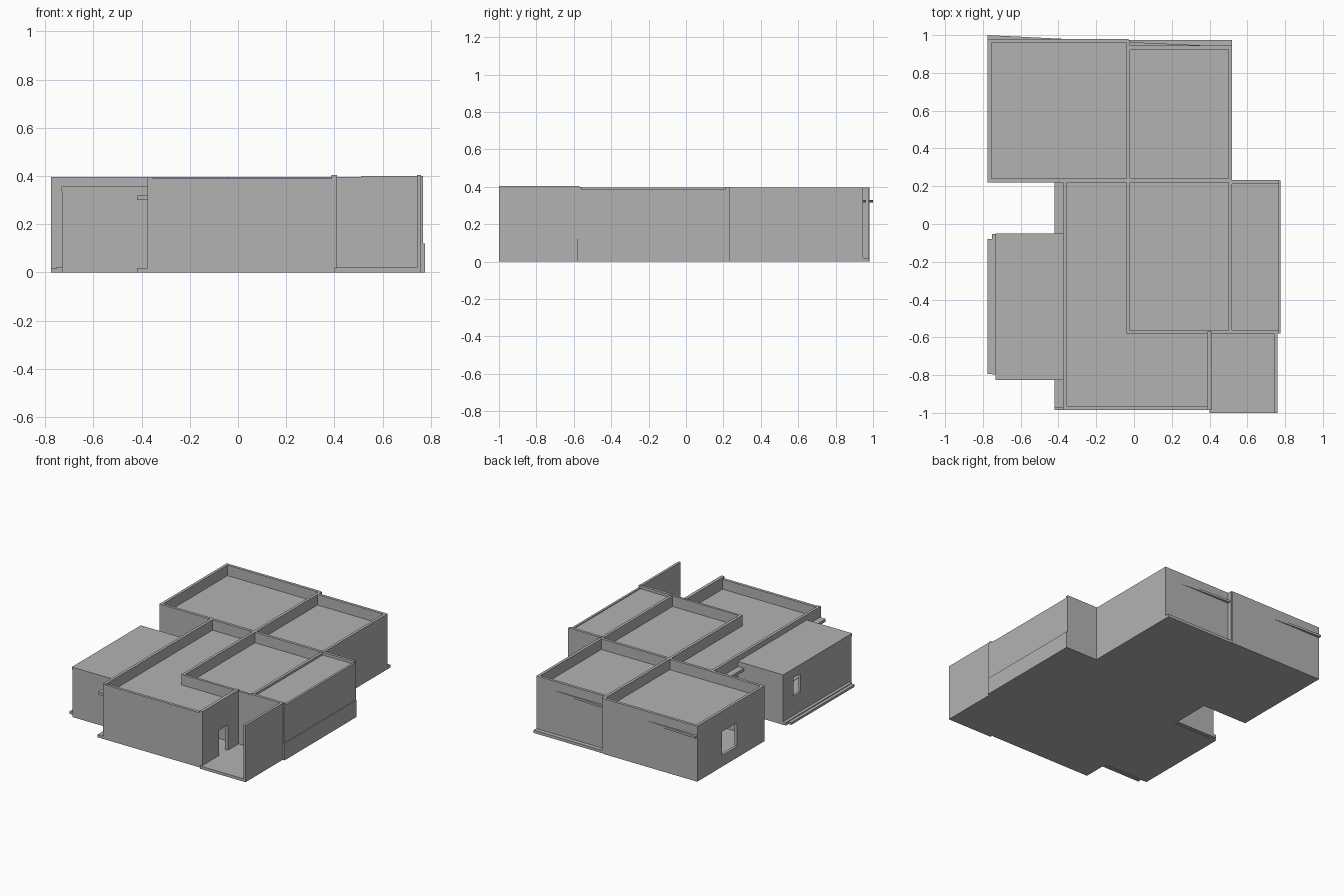
import bpy, bmesh

if "Cube" in bpy.data.objects:
    bpy.data.objects.remove(bpy.data.objects["Cube"])

grey = bpy.data.materials.new("plain_grey")
grey.diffuse_color = (0.45, 0.45, 0.45, 1)
grey.use_nodes = True
grey.node_tree.nodes["Principled BSDF"].inputs["Base Color"].default_value = grey.diffuse_color


def finish(name, bm):
    bmesh.ops.recalc_face_normals(bm, faces=bm.faces)
    me = bpy.data.meshes.new(name)
    bm.to_mesh(me)
    bm.free()
    me.materials.append(grey)
    ob = bpy.data.objects.new(name, me)
    bpy.context.collection.objects.link(ob)
    return ob


def add_box(bm, x0, x1, y0, y1, z0, z1):
    vs = bmesh.ops.create_cube(bm, size=1)["verts"]
    for v in vs:
        v.co = (x1 if v.co.x > 0 else x0,
                y1 if v.co.y > 0 else y0,
                z1 if v.co.z > 0 else z0)


def box(name, *dims):
    bm = bmesh.new()
    add_box(bm, *dims)
    return finish(name, bm)


def wall_with_opening(name, x0, x1, y0, y1, z0, z1, oy0, oy1, oz0, oz1):
    """Wall running along y with one rectangular hole."""
    bm = bmesh.new()
    add_box(bm, x0, x1, y0, oy0, z0, z1)
    add_box(bm, x0, x1, oy1, y1, z0, z1)
    add_box(bm, x0, x1, oy0, oy1, z0, oz0)
    add_box(bm, x0, x1, oy0, oy1, oz1, z1)
    return finish(name, bm)


def prism(name, points, z0, z1):
    bm = bmesh.new()
    face = bm.faces.new([bm.verts.new((x, y, z0)) for x, y in points])
    up = bmesh.ops.extrude_face_region(bm, geom=[face])["geom"]
    bmesh.ops.translate(bm, vec=(0, 0, z1 - z0),
                        verts=[g for g in up if isinstance(g, bmesh.types.BMVert)])
    return finish(name, bm)


H = 0.395    # wall top
C0, C1 = 0.30, 0.32    # ceiling slab

# Floors
box("back_left_floor", -0.775, -0.03, 0.22, 0.98, 0, 0.02)
box("back_right_floor", -0.03, 0.52, 0.22, 0.975, 0, 0.02)
box("main_floor", -0.42, 0.41, -0.985, 0.23, 0, 0.018)
box("centre_floor", 0.39, 0.52, -0.58, 0.23, 0, 0.018)
box("side_floor", 0.51, 0.77, -0.58, 0.23, 0, 0.02)
box("porch_floor", 0.40, 0.76, -1.0, -0.57, 0, 0.02)
box("annex_floor", -0.775, -0.40, -0.795, -0.08, 0, 0.016)

# Recessed ceilings, below the wall tops
box("back_left_ceiling", -0.76, -0.03, 0.23, 0.97, C0, C1)
box("back_right_ceiling", -0.03, 0.51, 0.23, 0.935, C0, C1)
box("main_ceiling", -0.42, 0.40, -0.975, 0.23, C0, C1)
box("centre_ceiling", 0.39, 0.51, -0.57, 0.23, C0, C1)
box("side_ceiling", 0.51, 0.766, -0.57, 0.22, 0.36, 0.38)

# Ceiling edges that poke through the back walls as thin slivers
prism("left_ceiling_sliver", [(-0.775, 0.96), (-0.37, 0.96), (-0.37, 0.98), (-0.775, 1.0)], 0.315, 0.33)
prism("right_ceiling_sliver", [(-0.02, 0.93), (0.38, 0.93), (0.38, 0.945), (-0.02, 0.963)], 0.315, 0.33)

# Back rooms
wall_with_opening("back_left_side_wall", -0.775, -0.755, 0.22, 0.98, 0, H, 0.53, 0.70, 0.08, 0.25)
box("back_left_rear_wall", -0.775, -0.03, 0.96, 0.98, 0, H)
box("back_divider_wall", -0.04, -0.02, 0.22, 0.975, 0, H)
box("back_right_rear_wall", -0.04, 0.52, 0.925, 0.945, 0, H)
box("back_right_side_wall", 0.50, 0.52, 0.22, 0.945, 0, H)
box("cross_wall", -0.775, 0.52, 0.22, 0.24, 0, H)

# Main room and centre room
box("main_left_wall", -0.375, -0.355, -0.985, 0.23, 0, H)
box("main_front_wall", -0.375, 0.40, -0.985, -0.965, 0, 0.39)
wall_with_opening("porch_door_wall", 0.387, 0.41, -0.985, -0.57, 0, 0.404, -0.80, -0.70, 0.018, 0.20)
box("centre_left_wall", -0.04, -0.02, -0.58, 0.23, 0, H)
box("centre_front_wall", -0.04, 0.52, -0.58, -0.563, 0, H)
box("centre_right_wall", 0.50, 0.52, -0.58, 0.23, 0, H)

# Narrow side room, its outer wall stepped near the bottom
box("side_front_wall", 0.51, 0.767, -0.58, -0.56, 0, 0.40)
box("side_rear_wall", 0.51, 0.767, 0.212, 0.232, 0, 0.40)
box("side_outer_wall", 0.752, 0.768, -0.58, 0.23, 0, 0.386)
box("side_wall_base", 0.76, 0.775, -0.58, 0.23, 0, 0.12)

# Open porch wall
box("porch_side_wall", 0.742, 0.76, -1.0, -0.57, 0, 0.404)

# Annex on the left with a flat lid
wall_with_opening("annex_side_wall", -0.73, -0.712, -0.825, -0.05, 0, 0.34, -0.25, -0.17, 0.16, 0.29)
box("annex_front_wall", -0.73, -0.365, -0.825, -0.805, 0, 0.34)
box("annex_rear_wall", -0.73, -0.365, -0.075, -0.052, 0, 0.34)
box("annex_roof", -0.732, -0.365, -0.827, -0.05, 0.335, 0.357)
box("annex_skirting", -0.752, -0.72, -0.797, -0.052, 0, 0.022)
